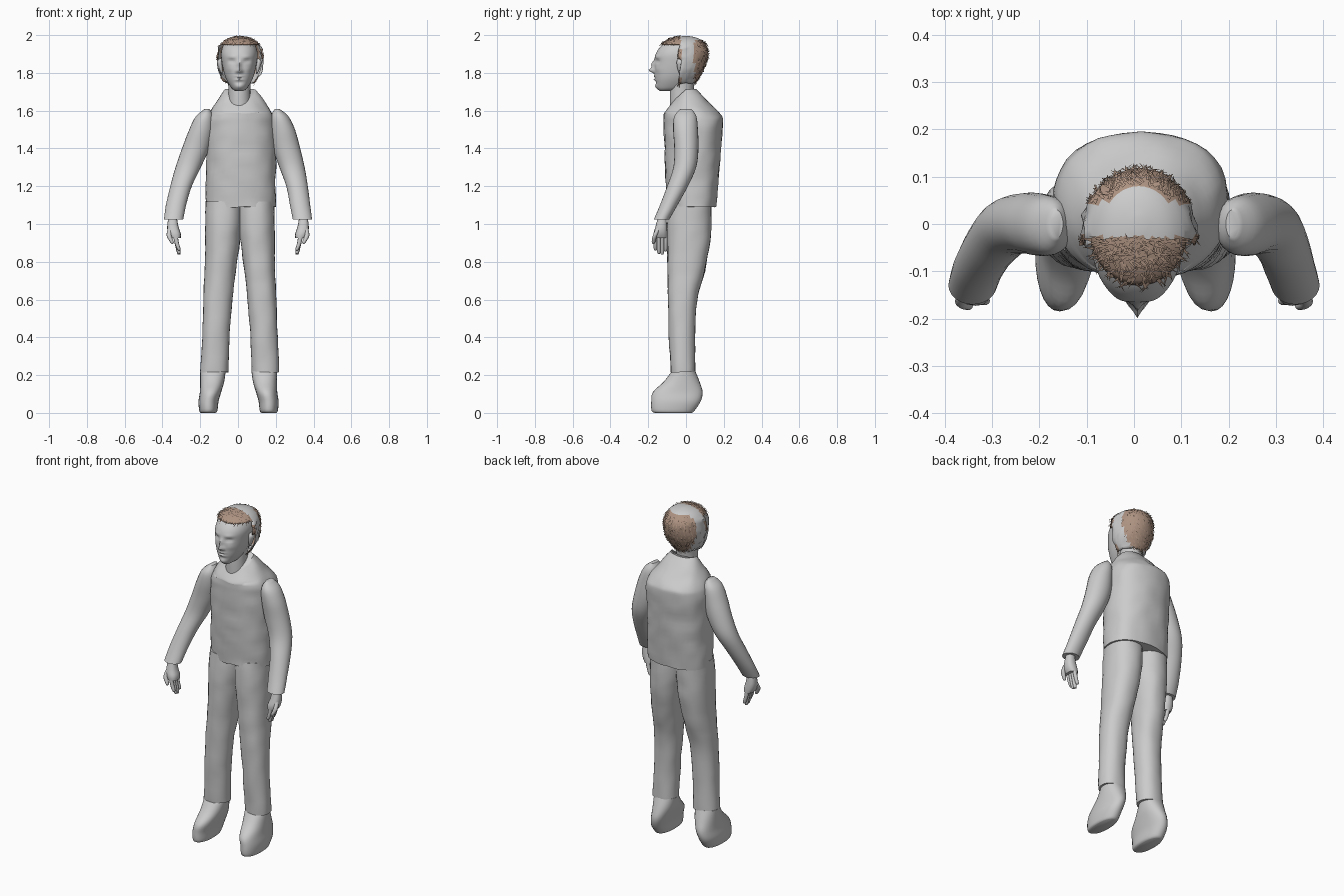
import bpy, bmesh, math, random
from mathutils import Vector, noise

random.seed(4)
default_cube = bpy.data.objects.get("Cube")
if default_cube:
    bpy.data.objects.remove(default_cube, do_unlink=True)


def material(name, rgb):
    mat = bpy.data.materials.new(name)
    mat.use_nodes = True
    colour = (*rgb, 1)
    mat.diffuse_color = colour
    mat.node_tree.nodes["Principled BSDF"].inputs["Base Color"].default_value = colour
    return mat


GREY = material("plain grey", (0.6, 0.6, 0.6))
BROWN = material("hair brown", (0.42, 0.29, 0.22))


def finish(name, bm, materials, angle=50):
    """Turn a bmesh into a shaded object."""
    mesh = bpy.data.meshes.new(name)
    bm.to_mesh(mesh)
    bm.free()
    for mat in materials:
        mesh.materials.append(mat)
    obj = bpy.data.objects.new(name, mesh)
    bpy.context.collection.objects.link(obj)
    bpy.ops.object.select_all(action='DESELECT')
    obj.select_set(True)
    bpy.context.view_layer.objects.active = obj
    bpy.ops.object.shade_smooth_by_angle(angle=math.radians(angle))
    return obj


def spline(a, b, c, d, t):
    return b + 0.5 * t * (c - a + t * (2*a - 5*b + 4*c - d + t * (3*(b - c) + d - a)))


def smooth_rings(rings, steps):
    out = []
    last = len(rings) - 1
    for i in range(last):
        four = [rings[max(0, min(last, i + k))] for k in (-1, 0, 1, 2)]
        for s in range(steps):
            out.append([spline(*vals, s / steps) for vals in zip(*four)])
    out.append(list(rings[-1]))
    return out


def loft(rings, n=24, steps=3, side=1, shift=0.0, power=2.0, caps=True):
    """Skin rounded rings given as (z, x low, x high, y front, y back)."""
    bm = bmesh.new()
    loops = []
    for z, x0, x1, y0, y1 in smooth_rings(rings, steps):
        loop = []
        for k in range(n):
            a = math.tau * k / n
            c, s = math.cos(a), math.sin(a)
            u = math.copysign(abs(c) ** (2 / power), c)
            v = math.copysign(abs(s) ** (2 / power), s)
            x = (x0 + x1) / 2 + u * (x1 - x0) / 2
            y = (y0 + y1) / 2 + v * (y1 - y0) / 2
            loop.append(bm.verts.new((side * x + shift, y, z)))
        loops.append(loop)
    for low, high in zip(loops, loops[1:]):
        for k in range(n):
            j = (k + 1) % n
            bm.faces.new((low[k], low[j], high[j], high[k]))
    if caps:
        bm.faces.new(loops[0])
        bm.faces.new(loops[-1])
    bmesh.ops.recalc_face_normals(bm, faces=bm.faces)
    return bm


def wrinkle(bm, amount):
    """Soft cloth unevenness."""
    for v in bm.verts:
        v.co += noise.noise_vector(v.co * 14) * amount


# Torso: sloped shoulders, rounded back, neckline dipping at the front
bm = loft([(1.09, -.172, .202, -.1, .16), (1.25, -.17, .2, -.11, .175),
           (1.4, -.17, .2, -.115, .185), (1.53, -.168, .198, -.118, .195),
           (1.58, -.155, .185, -.117, .183), (1.65, -.115, .14, -.108, .115),
           (1.715, -.07, .092, -.06, .055)], n=40, steps=5, power=2.3)
for v in bm.verts:
    if v.co.z > 1.58 and v.co.y < 0:
        v.co.z += v.co.y * 7 * (v.co.z - 1.58) * (1 if v.co.z > 1.6 else .5)
wrinkle(bm, .006)
finish("torso", bm, [GREY])

# Neck
bm = loft([(1.6, -.055, .07, -.085, .045), (1.7, -.05, .065, -.085, .04),
           (1.77, -.055, .07, -.08, .05)])
finish("neck", bm, [GREY])

# Head, with the face pushed in and out by soft bumps
bm = loft([(1.705, -.022, .022, -.14, -.07), (1.72, -.042, .042, -.154, -.01),
           (1.76, -.066, .066, -.163, .035), (1.8, -.081, .081, -.166, .07),
           (1.85, -.092, .092, -.166, .1), (1.9, -.097, .097, -.16, .108),
           (1.94, -.088, .088, -.134, .1), (1.96, -.073, .073, -.102, .08),
           (1.98, -.04, .04, -.06, .04)], n=72, steps=6, shift=.007, power=2.2)
FACE = [  # x, z, x spread, z spread, depth
    (0, 1.813, .012, .012, -.03), (0, 1.843, .009, .022, -.018),
    (.015, 1.807, .007, .007, -.008), (.04, 1.862, .016, .009, .014),
    (.04, 1.862, .008, .005, -.007), (.04, 1.886, .024, .007, -.005),
    (.05, 1.82, .018, .016, -.004), (0, 1.782, .02, .004, -.008),
    (0, 1.773, .02, .002, .006), (0, 1.765, .017, .005, -.008),
    (0, 1.75, .025, .005, .006), (0, 1.728, .02, .01, -.007)]
for v in bm.verts:
    if v.co.y < -.06:
        x, z = abs(v.co.x - .007), v.co.z
        v.co.y += sum(d * math.exp(-((x - fx) / sx) ** 2 - ((z - fz) / sz) ** 2)
                      for fx, fz, sx, sz, d in FACE)
finish("head", bm, [GREY], 80)

# Hair shell: parted grey sides and crown, brown fringe and back
bm = loft([(1.745, -.075, .075, -.13, .05), (1.79, -.108, .108, -.15, .08),
           (1.85, -.122, .122, -.16, .108), (1.91, -.12, .12, -.16, .118),
           (1.95, -.104, .104, -.13, .105), (1.975, -.077, .077, -.097, .08),
           (1.988, -.048, .048, -.055, .05), (1.995, -.012, .012, -.015, .015)],
          n=40, steps=3, shift=.01)
bm.faces.ensure_lookup_table()
doomed = [f for f in bm.faces
          if f.calc_center_median().y < -.035 and f.calc_center_median().z < 1.945
          or f.calc_center_median().z < 1.75]
bmesh.ops.delete(bm, geom=doomed, context='FACES')
for v in bm.verts:
    if v.co.z < 1.94:
        v.co.x += random.uniform(-.006, .006)
        v.co.z += random.uniform(-.004, .004)
brown_spots = []
for f in bm.faces:
    c = f.calc_center_median()
    fringe = c.y < -.03
    back = c.y > .045 and c.z < 1.975
    f.material_index = int(fringe or back)
    if f.material_index:
        brown_spots.append((c.copy(), f.normal.copy()))
shell = finish("hair_shell", bm, [GREY, BROWN], 40)
thick = shell.modifiers.new("thickness", 'SOLIDIFY')
thick.thickness = .004

# Hair strands: narrow pointed cards scattered over the brown areas
bm = bmesh.new()
for c, n in brown_spots * 2:
    down = Vector((random.uniform(-.9, .9), random.uniform(-.3, .3), -1))
    down = (down - n * down.dot(n)).normalized()
    across = n.cross(down) * .003
    start = c + n * .003 + across * random.uniform(-2, 2)
    start.z = min(start.z, 1.997)
    tip = start + down * random.uniform(.015, .035) + n * random.uniform(0, .005)
    bm.faces.new([bm.verts.new(p) for p in (start - across, start + across, tip)])
finish("hair_strands", bm, [BROWN])

ARM = [(1.025, .29, .392, -.17, -.088), (1.1, .275, .382, -.138, -.045),
       (1.2, .25, .364, -.1, .01), (1.3, .208, .342, -.067, .054),
       (1.4, .168, .313, -.062, .066), (1.5, .15, .28, -.068, .063),
       (1.57, .152, .245, -.062, .055), (1.608, .172, .2, -.03, .03)]
HAND = [(.925, .303, .357, -.172, -.098), (.95, .303, .37, -.172, -.098),
        (.985, .315, .375, -.162, -.1), (1.04, .325, .368, -.147, -.105)]
LEG = [(.215, .062, .209, -.08, .05), (.4, .056, .2, -.09, .047),
       (.6, .04, .193, -.096, .06), (.75, .023, .187, -.098, .1),
       (.9, .002, .184, -.1, .127), (1.0, -.01, .184, -.1, .134),
       (1.12, -.01, .182, -.09, .135)]
SHOE = [(0, .122, .2, -.165, .03), (.012, .112, .208, -.182, .045),
        (.06, .106, .212, -.184, .077), (.11, .092, .205, -.175, .088),
        (.165, .076, .203, -.118, .072), (.225, .068, .203, -.072, .048)]

for side, word in ((1, "left"), (-1, "right")):
    # Sleeve, leaning towards the shoulder's own centre line
    bm = loft(ARM, steps=4, side=side)
    for v in bm.verts:
        v.co.x += .022 * min(1, max(0, (v.co.z - 1.1) / .4))
    finish(word + "_sleeve", bm, [GREY])

    # Hand with four fingers and a thumb
    finish(word + "_palm", loft(HAND, n=16, side=side, power=2.5), [GREY])
    for i, tip in enumerate((.86, .842, .838, .855)):
        y = -.162 + i * .018
        bm = loft([(tip, .309, .317, y - .004, y + .004),
                   (tip + .008, .304, .323, y - .009, y + .009),
                   (.9, .313, .336, y - .01, y + .01),
                   (.945, .32, .345, y - .01, y + .01)], n=10, side=side)
        finish(f"{word}_finger_{i + 1}", bm, [GREY])
    bm = loft([(.895, .344, .352, -.178, -.17), (.905, .34, .36, -.182, -.162),
               (.94, .352, .378, -.176, -.152), (.985, .345, .37, -.155, -.13)],
              n=10, side=side)
    finish(word + "_thumb", bm, [GREY])

    # Trouser leg and shoe
    bm = loft(LEG, n=28, steps=4, side=side, shift=.01, power=2.2)
    wrinkle(bm, .004)
    finish(word + "_trouser_leg", bm, [GREY])
    bm = loft(SHOE, n=28, steps=4, side=side, shift=.003, power=2.2)
    finish(word + "_shoe", bm, [GREY])

    # Ear
    bm = loft([(1.795, .088, .096, -.035, -.02), (1.82, .088, .107, -.045, -.012),
               (1.86, .09, .118, -.05, -.005), (1.875, .092, .104, -.04, -.015)],
              n=14, side=side, shift=.007)
    finish(word + "_ear", bm, [GREY])
